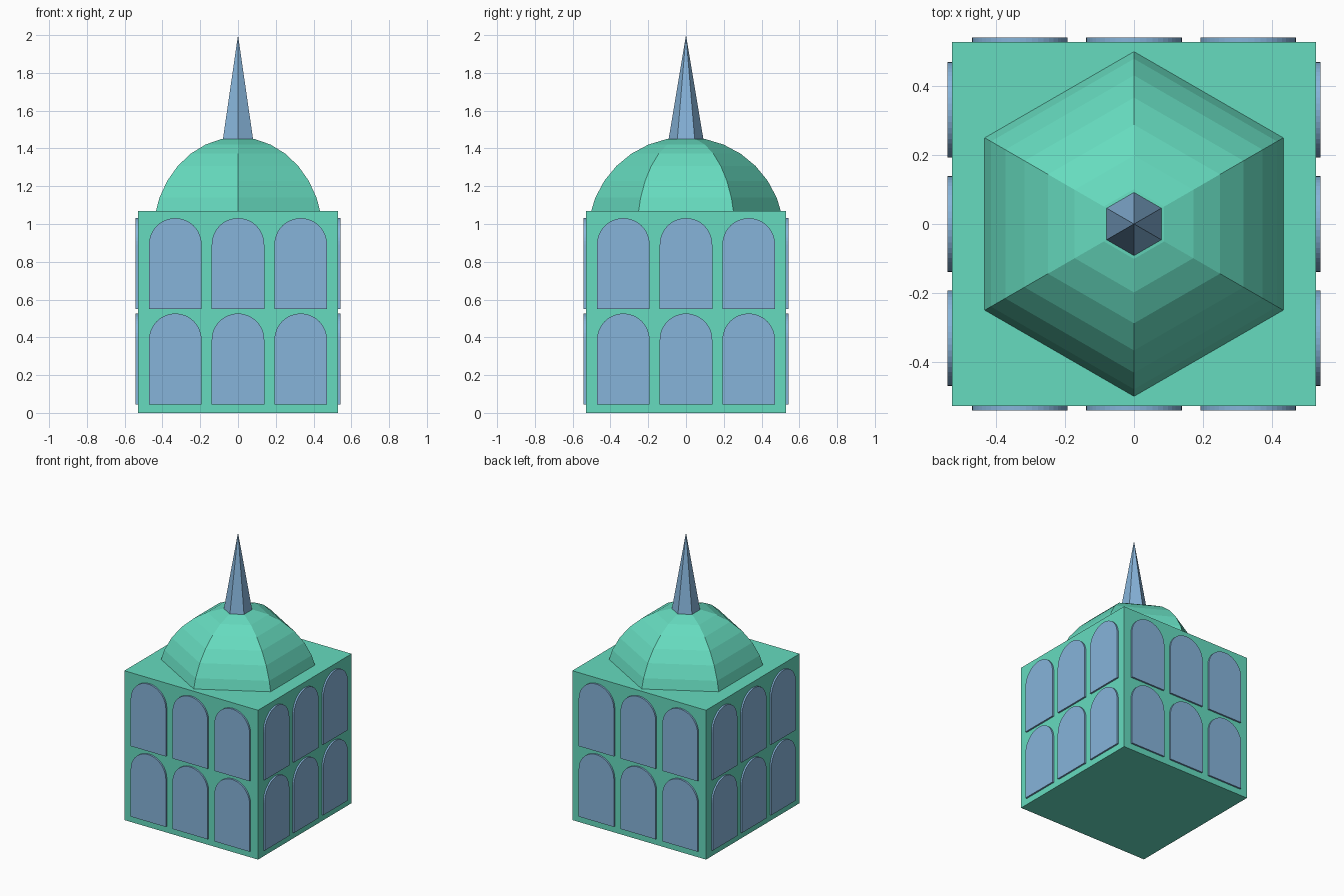
import bpy
import bmesh
from math import sin, cos, pi, radians
from mathutils import Matrix, Vector

cube = bpy.data.objects.get("Cube")
if cube:
    bpy.data.objects.remove(cube, do_unlink=True)

HALF, WALL_TOP = 0.53, 1.07


def make_material(name, rgb):
    mat = bpy.data.materials.new(name)
    mat.use_nodes = True
    mat.diffuse_color = (*rgb, 1)
    mat.node_tree.nodes["Principled BSDF"].inputs["Base Color"].default_value = (*rgb, 1)
    return mat


def add_object(name, bm, mat):
    bmesh.ops.recalc_face_normals(bm, faces=bm.faces)
    mesh = bpy.data.meshes.new(name)
    bm.to_mesh(mesh)
    bm.free()
    mesh.materials.append(mat)
    obj = bpy.data.objects.new(name, mesh)
    bpy.context.collection.objects.link(obj)
    return obj


def hex_loft(name, profile, apex, mat):
    """Six-sided solid through (radius, z) rings, closed by an apex point."""
    bm = bmesh.new()
    rings = [[bm.verts.new((r * sin(k * pi / 3), r * cos(k * pi / 3), z))
              for k in range(6)] for r, z in profile]
    tip = bm.verts.new((0, 0, apex))
    bm.faces.new(rings[0])
    for low, high in zip(rings, rings[1:]):
        for k in range(6):
            n = (k + 1) % 6
            bm.faces.new((low[k], low[n], high[n], high[k]))
    for k in range(6):
        bm.faces.new((rings[-1][k], rings[-1][(k + 1) % 6], tip))
    return add_object(name, bm, mat)


def arched_window(name, x, z, turn, mat):
    """Thin round-headed plate on the front wall, turned to its own wall."""
    half, spring = 0.139, 0.342
    outline = [(-half, 0), (half, 0)]
    outline += [(half * cos(pi * i / 24), spring + half * sin(pi * i / 24))
                for i in range(25)]
    bm = bmesh.new()
    face = bm.faces.new([bm.verts.new((x + u, -HALF, z + v)) for u, v in outline])
    ext = bmesh.ops.extrude_face_region(bm, geom=[face])
    moved = [g for g in ext["geom"] if isinstance(g, bmesh.types.BMVert)]
    bmesh.ops.translate(bm, verts=moved, vec=Vector((0, -0.012, 0)))
    bmesh.ops.transform(bm, matrix=Matrix.Rotation(turn, 4, "Z"), verts=bm.verts)
    return add_object(name, bm, mat)


green = make_material("sea green", (0.133, 0.71, 0.522))
blue = make_material("pale blue", (0.24, 0.455, 0.70))

# Square hall
bm = bmesh.new()
bmesh.ops.create_cube(bm, size=1)
bmesh.ops.scale(bm, vec=(2 * HALF, 2 * HALF, WALL_TOP), verts=bm.verts)
bmesh.ops.translate(bm, vec=(0, 0, WALL_TOP / 2), verts=bm.verts)
add_object("hall", bm, green)

# Six-sided dome, its lowest ring sunk just inside the hall
R, CENTRE = 0.52, 0.94
step = radians(11.25)
dome_profile = [(R * cos(i * step), CENTRE + R * sin(i * step)) for i in range(1, 8)]
hex_loft("dome", dome_profile, CENTRE + R, green)

# Spire
hex_loft("spire", [(0.092, 1.45)], 2.0, blue)

# Two rows of three arched windows on every wall
for side, wall in enumerate(("front", "right", "back", "left")):
    for row, z in (("lower", 0.045), ("upper", 0.55)):
        for column, x in enumerate((-0.332, 0, 0.332)):
            arched_window(f"{wall}_{row}_window_{column + 1}", x, z, side * pi / 2, blue)
